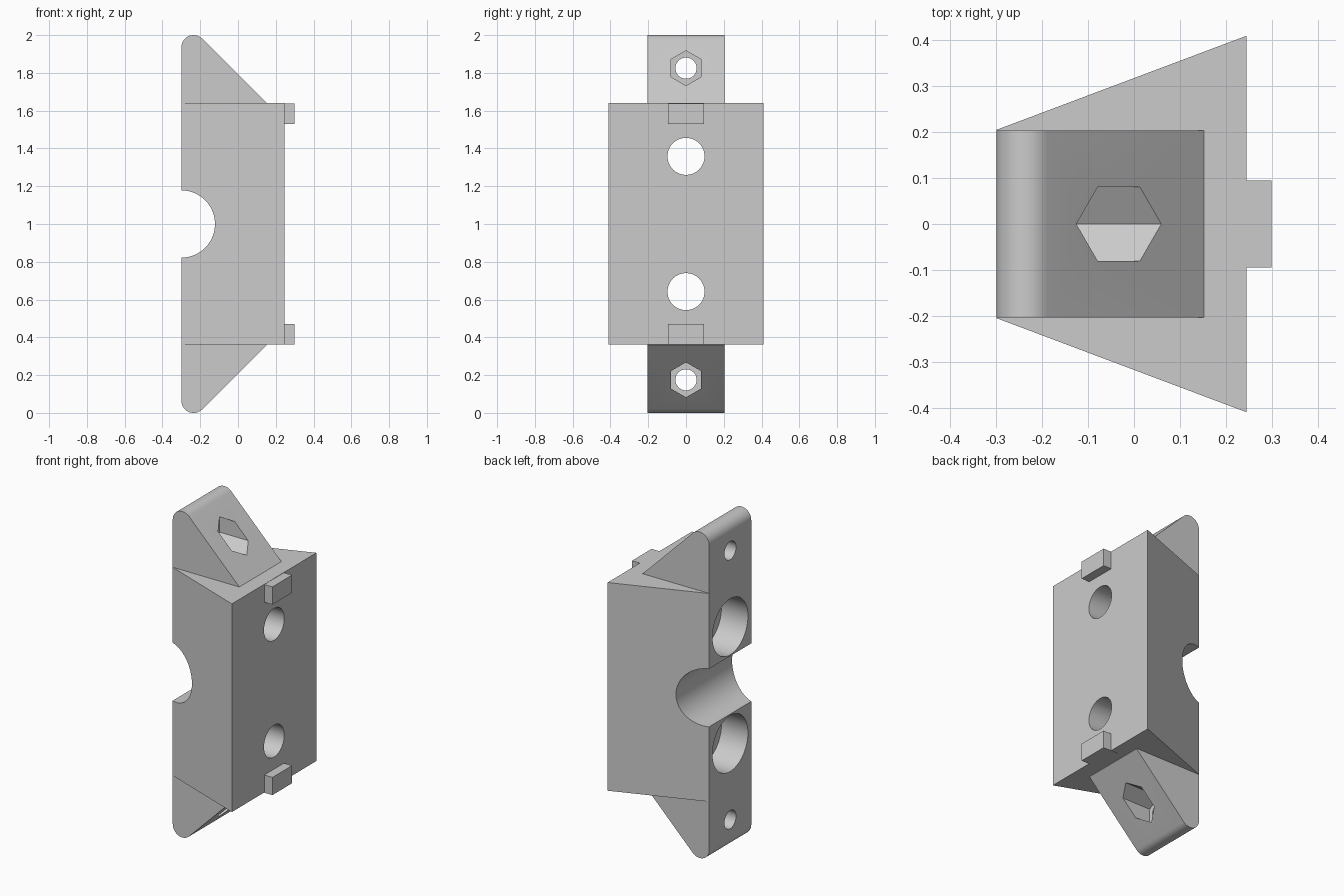
import bpy, bmesh
from math import sin, cos, pi, radians

cube = bpy.data.objects.get("Cube")
if cube:
    bpy.data.objects.remove(cube, do_unlink=True)

grey = bpy.data.materials.new("plain grey")
grey.use_nodes = True
COLOUR = (0.6, 0.6, 0.6, 1)
grey.diffuse_color = COLOUR
grey.node_tree.nodes["Principled BSDF"].inputs["Base Color"].default_value = COLOUR


def prism(name, outline, axis, lo, hi):
    """Extrude a 2D outline along x (outline y,z), y (x,z) or z (x,y)."""
    place = {"x": lambda p, d: (d, p[0], p[1]),
             "y": lambda p, d: (p[0], d, p[1]),
             "z": lambda p, d: (p[0], p[1], d)}[axis]
    bm = bmesh.new()
    ends = [[bm.verts.new(place(p, d)) for p in outline] for d in (lo, hi)]
    for ring in ends:
        bm.faces.new(ring)
    n = len(outline)
    for i in range(n):
        j = (i + 1) % n
        bm.faces.new((ends[0][i], ends[0][j], ends[1][j], ends[1][i]))
    bmesh.ops.recalc_face_normals(bm, faces=bm.faces)
    mesh = bpy.data.meshes.new(name)
    bm.to_mesh(mesh)
    bm.free()
    mesh.materials.append(grey)
    obj = bpy.data.objects.new(name, mesh)
    bpy.context.collection.objects.link(obj)
    return obj


def circle(u, v, r, n=64, start=0.0):
    return [(u + r * cos(start + 2 * pi * i / n), v + r * sin(start + 2 * pi * i / n))
            for i in range(n)]


def combine(target, tool, operation):
    """Apply an exact boolean and discard the tool."""
    mod = target.modifiers.new("boolean", "BOOLEAN")
    mod.operation = operation
    mod.solver = "EXACT"
    mod.object = tool
    bpy.context.view_layer.objects.active = target
    bpy.ops.object.modifier_apply(modifier=mod.name)
    bpy.data.objects.remove(tool, do_unlink=True)


BACK, FACE = -0.30, 0.245        # narrow and wide faces of the wedge body
LOW, HIGH = 0.363, 1.64          # body bottom and top
MIRROR = (lambda z: z, lambda z: 2 - z)

# Wedge-shaped body
bracket = prism("bracket_body", [(BACK, -0.205), (FACE, -0.41), (FACE, 0.41), (BACK, 0.205)],
                "z", LOW, HIGH)

# Sloping ears with rounded tips, rooted inside the body
tip = [(-0.235 + 0.065 * cos(radians(a)), 1.935 + 0.065 * sin(radians(a)))
       for a in range(45, 181, 9)]
ear_profile = [(BACK, 1.5), (0.152, 1.5), (0.152, HIGH)] + tip
for flip in MIRROR:
    ear = prism("ear", [(x, flip(z)) for x, z in ear_profile], "y", -0.204, 0.204)
    combine(bracket, ear, "UNION")

# Locating tabs on the wide face
for flip in MIRROR:
    ends = [flip(HIGH - 0.0015), flip(1.53)]
    tab = prism("tab", [(-0.095, ends[0]), (0.095, ends[0]), (0.095, ends[1]), (-0.095, ends[1])],
                "x", 0.2, 0.30)
    combine(bracket, tab, "UNION")

# Half-round channel across the narrow face
combine(bracket, prism("channel", circle(BACK, 1, 0.178, 96), "y", -1, 1), "DIFFERENCE")

# Bolt holes with counterbores, and ear holes with hexagonal nut pockets
for flip in MIRROR:
    cutters = [
        prism("bolt_hole", circle(0, flip(1.358), 0.098), "x", -1, 1),
        prism("counterbore", circle(0, flip(1.358), 0.172), "x", -1, BACK + 0.18),
        prism("ear_hole", circle(0, flip(1.825), 0.056, 48), "x", -1, 1),
        prism("nut_pocket", circle(0, flip(1.825), 0.0925, 6, pi / 2), "x", -0.18, 1),
    ]
    for cutter in cutters:
        combine(bracket, cutter, "DIFFERENCE")

# Smooth the curved walls, keep the edges crisp
bpy.ops.object.select_all(action="DESELECT")
bracket.select_set(True)
bpy.context.view_layer.objects.active = bracket
bpy.ops.object.shade_smooth_by_angle(angle=radians(30))
